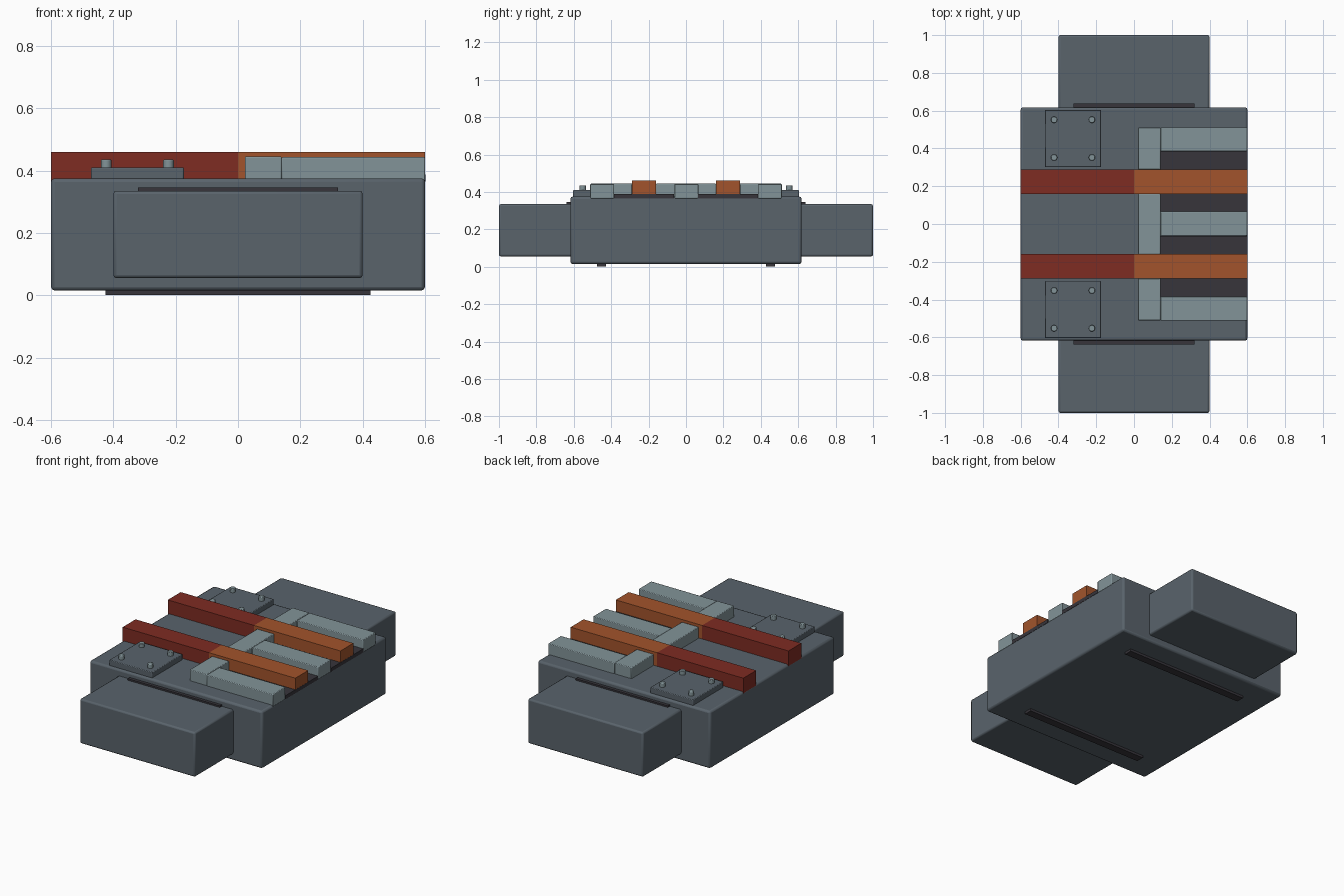
import bpy

default = bpy.data.objects.get("Cube")
if default:
    bpy.data.objects.remove(default)


def material(name, r, g, b):
    mat = bpy.data.materials.new(name)
    mat.use_nodes = True
    mat.diffuse_color = (r, g, b, 1)
    mat.node_tree.nodes["Principled BSDF"].inputs["Base Color"].default_value = (r, g, b, 1)
    return mat


steel = material("slate steel", 0.10, 0.125, 0.148)
pale = material("pale grey teal", 0.225, 0.295, 0.315)
red = material("dark red", 0.21, 0.025, 0.016)
orange = material("burnt orange", 0.36, 0.088, 0.025)
dark = material("charcoal", 0.038, 0.035, 0.043)


def finish(obj, name, mat, bevel):
    obj.name = name
    obj.data.materials.append(mat)
    if bevel:
        mod = obj.modifiers.new("Rounded edges", 'BEVEL')
        mod.width = bevel
        mod.segments = 2
        bpy.ops.object.shade_smooth_by_angle()
    return obj


def box(name, mat, x, y, z, bevel=0.0):
    """Box spanning the given (low, high) ranges on each axis."""
    spans = (x, y, z)
    bpy.ops.mesh.primitive_cube_add(size=1, location=[(a + b) / 2 for a, b in spans])
    obj = bpy.context.object
    obj.scale = [b - a for a, b in spans]
    bpy.ops.object.transform_apply(location=False, rotation=False, scale=True)
    return finish(obj, name, mat, bevel)


def span(sign, low, high):
    return tuple(sorted((sign * low, sign * high)))


DECK = 0.375
SUNK = DECK - 0.01

# Main body
box("main_body", steel, (-0.6, 0.6), (-0.618, 0.618), (0.015, DECK), 0.012)

for side, s in (("front", -1), ("back", 1)):
    # End block with the seal strip above its joint, and the runner below
    box(side + "_end_block", steel, (-0.4, 0.4), span(s, 0.6, 1.0), (0.055, 0.335), 0.01)
    box(side + "_seal_strip", dark, (-0.32, 0.32), span(s, 0.6, 0.638), (0.325, 0.345))
    box(side + "_runner", dark, (-0.425, 0.425), span(s, 0.427, 0.477), (0, 0.03))

    # Bolted cover plate
    box(side + "_cover_plate", steel, (-0.472, -0.174), span(s, 0.302, 0.604), (SUNK, 0.41), 0.004)
    for i, x in enumerate((-0.423, -0.223)):
        for j, y in enumerate((0.352, 0.552)):
            bpy.ops.mesh.primitive_cylinder_add(vertices=16, radius=0.017, depth=0.04,
                                                location=(x, s * y, 0.415))
            bolt = bpy.context.object
            finish(bolt, f"{side}_bolt_{i}{j}", pale, 0.003)

    # Two-colour bar crossing the deck, over a dark recess plate
    bar = span(s, 0.16, 0.288)
    box(side + "_red_bar", red, (-0.6, 0), bar, (SUNK, 0.46))
    box(side + "_orange_bar", orange, (0, 0.6), bar, (SUNK, 0.46))
    box(side + "_recess_plate", dark, (0.14, 0.601), span(s, 0.064, 0.386), (SUNK, 0.388))

    # Outer comb arm and finger
    box(side + "_comb_arm", pale, (0.022, 0.14), span(s, 0.288, 0.51), (SUNK, 0.445), 0.004)
    box(side + "_comb_finger", pale, (0.14, 0.6), span(s, 0.385, 0.512), (SUNK, 0.443), 0.004)

# Middle comb arm and finger
box("middle_comb_arm", pale, (0.022, 0.14), (-0.16, 0.16), (SUNK, 0.445), 0.004)
box("middle_comb_finger", pale, (0.14, 0.6), (-0.062, 0.066), (SUNK, 0.443), 0.004)
